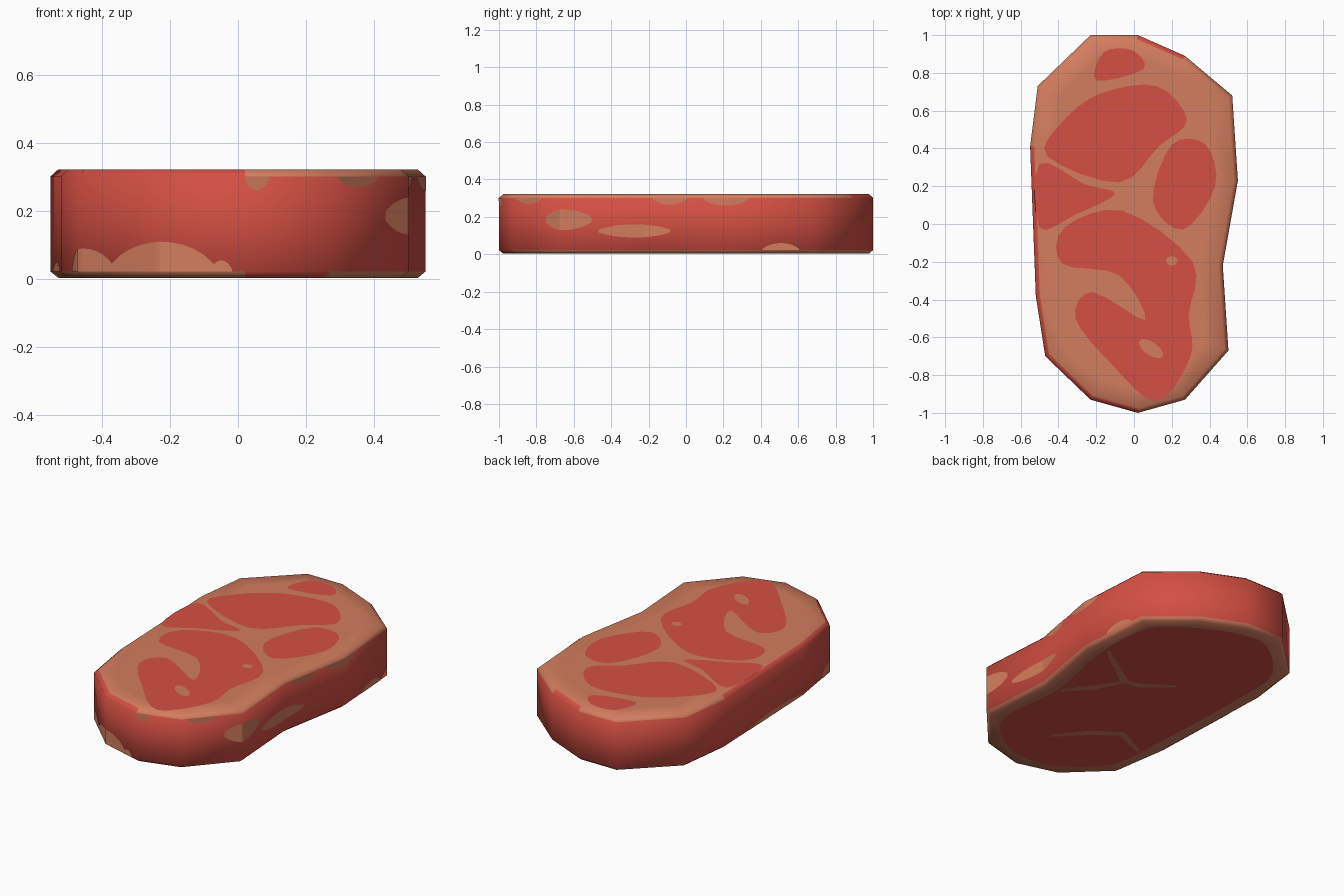
import bpy, bmesh, math
from mathutils import Vector

if "Cube" in bpy.data.objects:
    bpy.data.objects.remove(bpy.data.objects["Cube"])

def material(name, col):
    m = bpy.data.materials.new(name)
    m.diffuse_color = (*col, 1)
    m.use_nodes = True
    m.node_tree.nodes["Principled BSDF"].inputs["Base Color"].default_value = m.diffuse_color
    return m

RED = material("meat_red", (0.66, 0.079, 0.056))
FAT = material("fat_tan", (0.65, 0.205, 0.112))

# Outline of the slab, counter-clockwise from the front left
OUT = [Vector(p) for p in [
    (-.47, -.70), (-.23, -.93), (.02, -1), (.27, -.93), (.50, -.67), (.47, -.22), (.55, .23),
    (.52, .68), (.27, .89), (.02, 1), (-.23, 1), (-.51, .73), (-.55, .41), (-.52, -.38)]]
N = len(OUT)

def offset(d):
    """Outline moved outwards by d with mitred corners."""
    pts = []
    for i, p in enumerate(OUT):
        a, b = (p - OUT[i - 1]).normalized(), (OUT[(i + 1) % N] - p).normalized()
        na, nb = Vector((a.y, -a.x)), Vector((b.y, -b.x))
        n = (na + nb).normalized()
        pts.append(p + n * d / n.dot(na))
    return pts

def make(name, bm, mats):
    me = bpy.data.meshes.new(name)
    bm.to_mesh(me)
    bm.free()
    ob = bpy.data.objects.new(name, me)
    for m in mats:
        me.materials.append(m)
    bpy.context.collection.objects.link(ob)

# Slab: stacked rings with chamfered rims and a smooth-shaded border
bm = bmesh.new()
rings = [[bm.verts.new((p.x, p.y, z)) for p in offset(d)]
         for d, z in [(-.12, .004), (-.022, .004), (0, .022), (0, .302), (-.022, .322), (-.12, .322)]]
RED_RIM = {1: {2}, 3: {0, 1, 8, 12, 13}}     # rim segments that are meat
for k in range(5):
    for i in range(N):
        j = (i + 1) % N
        f = bm.faces.new((rings[k][i], rings[k][j], rings[k + 1][j], rings[k + 1][i]))
        f.material_index = 0 if k == 2 or i in RED_RIM.get(k, ()) else 1
for cap in (rings[5], rings[0][::-1]):
    bm.faces.new(cap).material_index = 1
for f in bm.faces:
    f.smooth = True
make("steak_slab", bm, [RED, FAT])

def plate(bm, pts, z, up=True):
    f = bm.faces.new([bm.verts.new((p[0], p[1], z)) for p in pts])
    f.normal_update()
    if (f.normal.z > 0) != up:
        f.normal_flip()

def rounded(pts, steps=4):
    """Closed smooth curve through the points."""
    ps = [Vector(p) for p in pts]
    n, out = len(ps), []
    for i in range(n):
        a, b, c, d = (ps[(i + k) % n] for k in (-1, 0, 1, 2))
        for s in range(steps):
            t = s / steps
            out.append(b + (c - a) * t / 2 + (a * 2 - b * 5 + c * 4 - d) * t * t / 2
                       + (b * 3 - a - c * 3 + d) * t ** 3 / 2)
    return out

# Meat islands on the top
bm = bmesh.new()
for isl in (
        [(-.16, .91), (-.01, .92), (.05, .82), (-.20, .76)],
        [(-.18, .69), (.12, .73), (.28, .55), (.13, .41), (-.08, .22), (-.46, .36), (-.38, .54)],
        [(-.50, .32), (-.26, .21), (-.10, .16), (-.31, .05), (-.50, -.02)],
        [(.20, .42), (.38, .42), (.43, .20), (.26, -.03), (.10, .12)],
        [(-.37, -.02), (-.06, .07), (.31, -.20), (.29, -.48), (.30, -.70), (.12, -.94), (-.12, -.74),
         (-.31, -.50), (-.22, -.36), (.06, -.51), (-.08, -.27), (-.38, -.21)]):
    plate(bm, rounded(isl), .3235)
make("top_meat", bm, [RED])

# Small fat spots inside the top meat: centre, half length, half width, tilt
bm = bmesh.new()
for x, y, a, b, tilt in ((.09, -.66, .075, .035, -.6), (.20, -.195, .03, .025, 0)):
    ring = [(a * math.cos(k * math.pi / 6), b * math.sin(k * math.pi / 6)) for k in range(12)]
    c, s = math.cos(tilt), math.sin(tilt)
    plate(bm, [(x + u * c - v * s, y + u * s + v * c) for u, v in ring], .325)
make("top_fat_spots", bm, [FAT])

# Meat on the underside leaves a fat border
bm = bmesh.new()
plate(bm, rounded(offset(-.095)), .002, False)
make("bottom_meat", bm, [RED])

# Fat veins on the underside: tapered strips along paths
bm = bmesh.new()
for path in ([(.44, .30), (.15, .10), (.24, -.06), (.36, -.20)],
             [(.15, .10), (.06, .12), (-.10, .24)],
             [(.08, -.62), (-.06, -.46), (-.21, -.35), (-.40, -.44)]):
    ps = [Vector(p) for p in path]
    left, right = [], []
    for i, p in enumerate(ps):
        t = (ps[min(i + 1, len(ps) - 1)] - ps[max(i - 1, 0)]).normalized()
        w = .024 if 0 < i < len(ps) - 1 else .012
        left.append(p + Vector((-t.y, t.x)) * w)
        right.append(p - Vector((-t.y, t.x)) * w)
    for i in range(len(ps) - 1):
        plate(bm, [left[i], left[i + 1], right[i + 1], right[i]], 0, False)
make("bottom_fat_veins", bm, [FAT])

# Fat patches on the wall: start and end along the outline, low z, high z
SKIN = offset(.002)
LOW, HIGH = .022, .302
bm = bmesh.new()
for t0, t1, lo, hi in (
        (-.3, .45, LOW, .09), (.4, 1.65, LOW, .11), (1.6, 1.85, LOW, .055),
        (2, 2.28, .26, HIGH), (3.1, 3.6, .27, HIGH), (3.7, 4.37, .13, .24),
        (4.45, 5.3, .09, .16), (5.1, 5.5, .265, HIGH), (5.7, 6.23, .26, HIGH),
        (6.4, 6.83, LOW, .06), (12.3, 13, LOW, .05)):
    base = lo if lo == LOW else hi if hi == HIGH else (lo + hi) / 2
    ts = {t0 + (t1 - t0) * k / 10 for k in range(11)}
    ts |= {float(k) for k in range(math.ceil(t0), math.floor(t1) + 1)}
    cols = []
    for t in sorted(ts):
        i = math.floor(t)
        p = SKIN[i % N].lerp(SKIN[(i + 1) % N], t - i)
        w = max(.05, math.sin(math.pi * (t - t0) / (t1 - t0))) ** .5
        cols.append([bm.verts.new((p.x, p.y, base + (z - base) * w)) for z in (lo, hi)])
    for a, b in zip(cols, cols[1:]):
        if (b[0].co - a[0].co).xy.length > 1e-4:
            bm.faces.new((a[0], b[0], b[1], a[1])).smooth = True
make("side_fat_patches", bm, [FAT])
